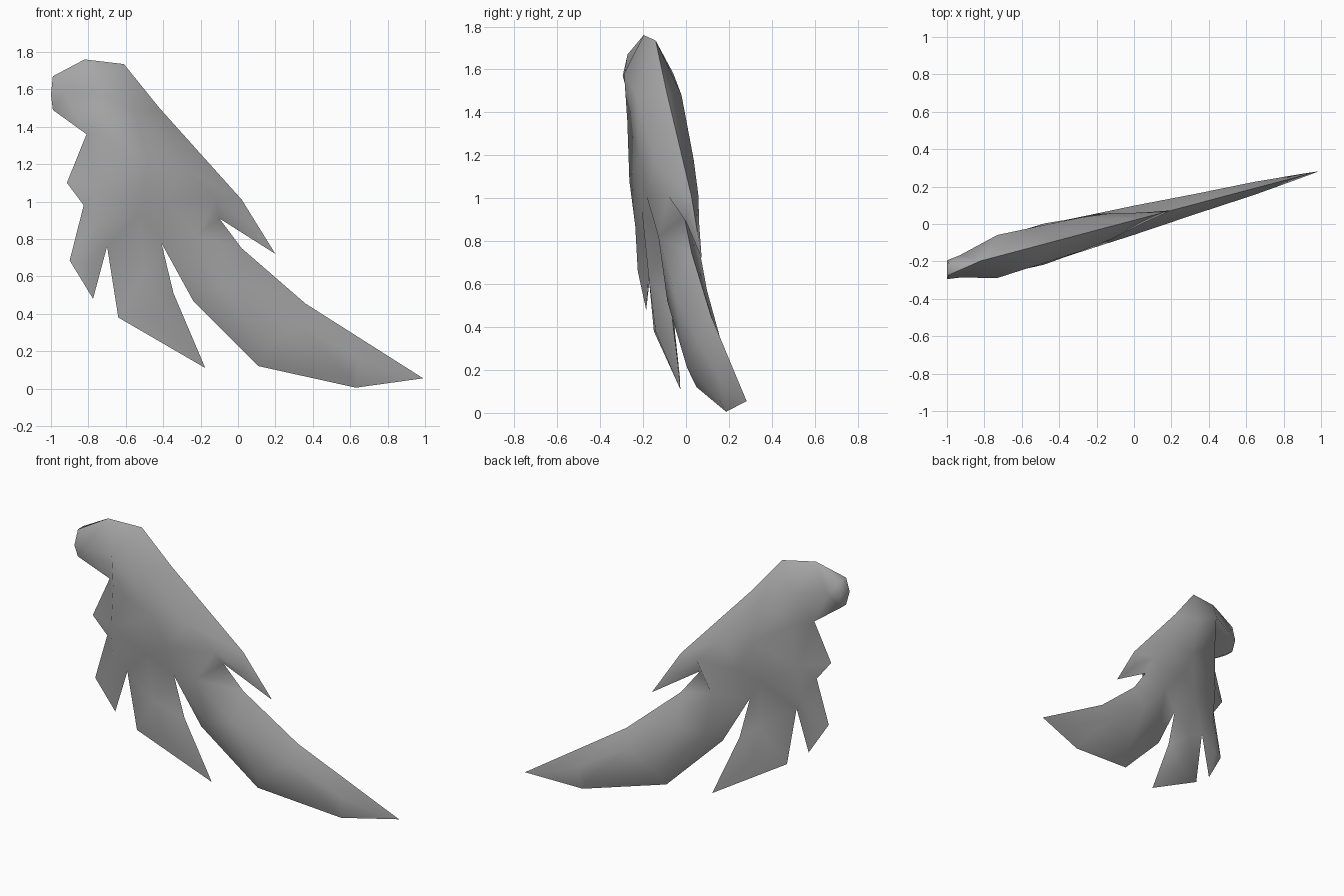
import bpy, bmesh, math
from mathutils import Vector
from mathutils.geometry import delaunay_2d_cdt

cube = bpy.data.objects.get("Cube")
if cube:
    bpy.data.objects.remove(cube, do_unlink=True)

grey = bpy.data.materials.new("plain grey")
grey.use_nodes = True
colour = (0.42, 0.42, 0.42, 1)
grey.diffuse_color = colour
grey.node_tree.nodes["Principled BSDF"].inputs["Base Color"].default_value = colour

# Silhouette as (x, z), clockwise from the shoulder
shoulder = [(-0.99, 1.49), (-1.0, 1.57), (-0.99, 1.67), (-0.82, 1.76), (-0.61, 1.735)]
leading_edge = [(-0.42, 1.50), (0.02, 1.01), (0.20, 0.72), (-0.10, 0.91)]
long_feather = [(0.02, 0.75), (0.36, 0.455), (0.99, 0.055), (0.63, 0.005),
                (0.11, 0.12), (-0.24, 0.47), (-0.41, 0.78)]
middle_feather = [(-0.345, 0.51), (-0.175, 0.11), (-0.64, 0.38), (-0.70, 0.76)]
trailing_edge = [(-0.775, 0.48), (-0.90, 0.685), (-0.825, 0.98), (-0.915, 1.10), (-0.81, 1.36)]
outline = shoulder + leading_edge + long_feather + middle_feather + trailing_edge
rim = {0: 0.03, 1: 0.05, 2: 0.03}      # blunt shoulder end: half thickness

# Crest lines as (x, z, half thickness)
crests = [
    # shoulder and leading edge down to the short feather
    [(-0.93, 1.58, 0.06), (-0.73, 1.58, 0.115), (-0.55, 1.48, 0.105),
     (-0.28, 1.18, 0.09), (-0.12, 1.01, 0.07), (0.04, 0.89, 0.03)],
    # trailing side of the body down to the small feather
    [(-0.73, 1.36, 0.10), (-0.75, 1.08, 0.085), (-0.76, 0.87, 0.055), (-0.81, 0.66, 0.03)],
    # middle feather
    [(-0.48, 1.20, 0.11), (-0.53, 0.94, 0.085), (-0.50, 0.62, 0.06),
     (-0.44, 0.38, 0.045), (-0.23, 0.17, 0.012)],
    # long feather
    [(-0.39, 1.01, 0.10), (-0.22, 0.82, 0.09), (0.0, 0.57, 0.078),
     (0.33, 0.34, 0.054), (0.64, 0.16, 0.035), (0.88, 0.075, 0.012)],
    # lower flank of the long feather
    [(-0.17, 0.52, 0.062), (0.14, 0.21, 0.052), (0.60, 0.06, 0.025)],
]

points = [Vector(p) for p in outline]
half = [rim.get(i, 0.0) for i in range(len(outline))]
edges = [(i, (i + 1) % len(outline)) for i in range(len(outline))]
for crest in crests:
    for k, (x, z, t) in enumerate(crest):
        if k:
            edges.append((len(points) - 1, len(points)))
        points.append(Vector((x, z)))
        half.append(t)

verts, _, tris, origin, _, _ = delaunay_2d_cdt(points, edges, [], 1, 1e-5)
thick = [half[o[0]] if o else 0.05 for o in origin]


def sheet(bm, side):
    """One face of the wing, on a slanted mid-plane."""
    vs = [bm.verts.new((p.x, 0.02 + 0.265 * p.x + side * t, p.y)) for p, t in zip(verts, thick)]
    for tri in tris:
        bm.faces.new([vs[i] for i in tri])
    return vs


bm = bmesh.new()
front, back = sheet(bm, -1), sheet(bm, 1)
# Walls join the two sheets at the blunt shoulder end
index_of = {i: n for n, o in enumerate(origin) for i in o}
for a, b in edges[:len(outline)]:
    a, b = index_of[a], index_of[b]
    if thick[a] + thick[b] > 0:
        bm.faces.new((front[a], front[b], back[b], back[a]))
bmesh.ops.remove_doubles(bm, verts=bm.verts[:], dist=1e-4)
bmesh.ops.recalc_face_normals(bm, faces=bm.faces[:])

mesh = bpy.data.meshes.new("wing")
bm.to_mesh(mesh)
bm.free()
mesh.materials.append(grey)
wing = bpy.data.objects.new("wing", mesh)
bpy.context.collection.objects.link(wing)
bpy.context.view_layer.objects.active = wing
wing.select_set(True)
bpy.ops.object.shade_smooth_by_angle(angle=math.radians(75))
